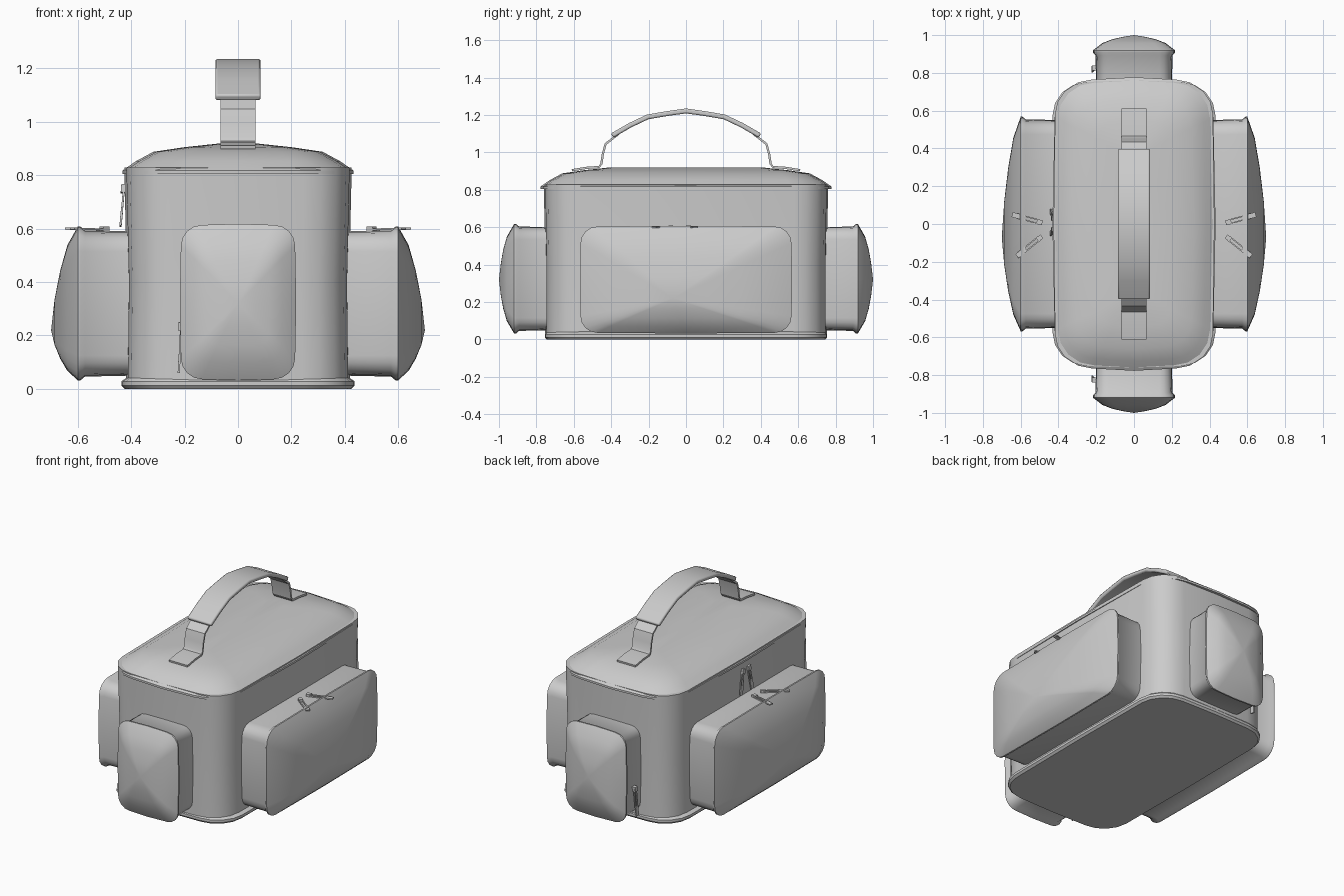
import bpy, bmesh, math
from mathutils import Vector

cube = bpy.data.objects.get("Cube")
if cube:
    bpy.data.objects.remove(cube, do_unlink=True)

fabric = bpy.data.materials.new("light grey fabric")
fabric.use_nodes = True
GREY = (0.6, 0.6, 0.6, 1)
fabric.diffuse_color = GREY
fabric.node_tree.nodes["Principled BSDF"].inputs["Base Color"].default_value = GREY


def finish(name, bm, angle=35):
    bmesh.ops.recalc_face_normals(bm, faces=bm.faces)
    mesh = bpy.data.meshes.new(name)
    bm.to_mesh(mesh)
    bm.free()
    mesh.materials.append(fabric)
    obj = bpy.data.objects.new(name, mesh)
    bpy.context.collection.objects.link(obj)
    bpy.ops.object.select_all(action='DESELECT')
    obj.select_set(True)
    bpy.context.view_layer.objects.active = obj
    bpy.ops.object.shade_smooth_by_angle(angle=math.radians(angle))
    return obj


def outline(hw, hh, r, bow, steps=4):
    """Rounded rectangle whose sides swell outward by bow at their middles."""
    pts = []
    for q in range(4):
        sx, sy = ((1, 1), (-1, 1), (-1, -1), (1, -1))[q]
        for i in range(steps + 1):
            a = math.pi / 2 * (q + i / steps)
            pts.append((sx * (hw - r) + r * math.cos(a), sy * (hh - r) + r * math.sin(a)))
        pts.append(((0, hh + bow), (-hw - bow, 0), (0, -hh - bow), (hw + bow, 0))[q])
    return pts


def loft(name, rings, place, tip=None, angle=35):
    """Skin (points, depth) rings; the first is capped, the last ends flat or at a tip."""
    bm = bmesh.new()
    loops = [[bm.verts.new(place(u, v, w)) for u, v in pts] for pts, w in rings]
    n = len(loops[0])
    for a, b in zip(loops, loops[1:]):
        for i in range(n):
            j = (i + 1) % n
            bm.faces.new((a[i], a[j], b[j], b[i]))
    bm.faces.new(loops[0])
    if tip:
        top = bm.verts.new(place(*tip))
        for i in range(n):
            bm.faces.new((loops[-1][i], loops[-1][(i + 1) % n], top))
    else:
        bm.faces.new(loops[-1])
    return finish(name, bm, angle)


def upright(u, v, w):
    return Vector((u, v, w))


# Main body, base rim and domed lid
loft("body", [(outline(.412, .745, .17, .008), .03), (outline(.408, .745, .17, .008), .4),
              (outline(.418, .752, .17, .008), .83)], upright)
loft("base_rim", [(outline(.42, .74, .17, .005), 0), (outline(.432, .75, .18, .005), .012),
                  (outline(.432, .75, .18, .005), .028), (outline(.412, .74, .17, .005), .042)], upright)
lid = [(0.0, .805), (0.0, .818), (.05, .853), (.115, .888), (.23, .905), (.36, .919)]
loft("lid", [(outline(.42 - d, .765 - d, max(.2 - d * .5, .04), .012), z) for d, z in lid],
     upright, (0, 0, .912), 40)


# Pockets: straight gusset, raised seam rim and a padded, off-centre panel
def pocket(name, place, hw, height, mid, r, start, rim, dome, tip):
    def ring(grow, w, k=1.0):
        pts = outline(hw + grow, height / 2 + grow, r + grow, .004)
        return [(tip[0] + (u - tip[0]) * k, tip[1] + (v + mid - tip[1]) * k) for u, v in pts], w
    rings = [ring(-.004, start), ring(0, rim - .025), ring(.014, rim - .008), ring(.014, rim + .002)]
    rings += [ring(.01, w, k) for k, w in dome]
    loft(name, rings, place, tip, 40)


for s, label in ((1, "left"), (-1, "right")):
    pocket(label + "_pocket", lambda u, v, w, s=s: Vector((s * w, u, v)),
           .55, .54, .32, .075, .38, .598,
           [(.83, .639), (.58, .666), (.3, .687)], (-.07, .22, .7))
for s, label in ((-1, "front"), (1, "back")):
    pocket(label + "_pocket", lambda u, v, w, s=s: Vector((u, s * w, v)),
           .2, .55, .325, .065, .7, .917,
           [(.78, .958), (.55, .977), (.3, .99)], (0, .32, 1.0))


# Carrying handle: ribbons that follow a path in the y-z plane
def ribbon(name, path, half_width, thick, bevel=0.0):
    bm = bmesh.new()
    pts = [Vector((0, y, z)) for y, z in path]
    rows = []
    for i, p in enumerate(pts):
        t = (pts[min(i + 1, len(pts) - 1)] - pts[max(i - 1, 0)]).normalized()
        n = t.cross(Vector((1, 0, 0))) * thick / 2
        rows.append([bm.verts.new(p + Vector((x * half_width, 0, 0)) + n * k)
                     for x, k in ((-1, -1), (1, -1), (1, 1), (-1, 1))])
    for a, b in zip(rows, rows[1:]):
        for i in range(4):
            j = (i + 1) % 4
            bm.faces.new((a[i], a[j], b[j], b[i]))
    bm.faces.new(rows[0])
    bm.faces.new(rows[-1])
    obj = finish(name, bm, 25)
    if bevel:
        mod = obj.modifiers.new("soft edges", 'BEVEL')
        mod.width = bevel
        mod.segments = 2
        mod.limit_method = 'ANGLE'
        mod.angle_limit = math.radians(50)


for s, label in ((-1, "front"), (1, "back")):
    strap = [(.61, .905), (.53, .918), (.465, .922), (.452, .94), (.445, .99), (.43, 1.045), (.36, 1.1)]
    ribbon(label + "_handle_strap", [(s * y, z) for y, z in strap], .066, .012)
half = [(.395, 1.09), (.3, 1.145), (.205, 1.19), (.1, 1.208)]
grip = half + [(0, 1.222)] + [(-y, z) for y, z in reversed(half)]
ribbon("handle_grip", grip, .085, .026, .008)


# Zip pulls: a slider block and a slotted tab hanging from it
def bar(bm, a, b, side, width, normal, thick):
    s, n = side * width / 2, normal * thick / 2
    ends = [[bm.verts.new(p + s * i + n * j) for i, j in ((-1, -1), (1, -1), (1, 1), (-1, 1))]
            for p in (a, b)]
    for i in range(4):
        j = (i + 1) % 4
        bm.faces.new((ends[0][i], ends[0][j], ends[1][j], ends[1][i]))
    bm.faces.new(ends[0])
    bm.faces.new(ends[1])


def zip_pull(name, start, end, normal):
    a, b, n = Vector(start), Vector(end), Vector(normal)
    d = (b - a).normalized()
    side = n.cross(d).normalized()
    bm = bmesh.new()
    bar(bm, a - d * .015, a + d * .015, side, .024, n, .022)
    for k in (-1, 1):
        bar(bm, a + side * .01 * k, b + side * .01 * k, side, .007, n, .007)
    bar(bm, b - d * .06, b, side, .026, n, .008)
    finish(name, bm)


for s, label in ((1, "left"), (-1, "right")):
    up = (0, 0, 1)
    zip_pull(label + "_pocket_pull_a", (s * .5, .01, .597), (s * .645, .05, .6), up)
    zip_pull(label + "_pocket_pull_b", (s * .5, -.075, .597), (s * .62, -.17, .6), up)
for y, end, label in ((.03, .065, "a"), (-.03, -.05, "b")):
    zip_pull("body_pull_" + label, (-.427, y, .75), (-.44, end, .61), (-1, 0, 0))
for s, label in ((-1, "front"), (1, "back")):
    zip_pull(label + "_pocket_pull", (-.213, s * .825, .235), (-.222, s * .815, .06), (-1, 0, 0))
